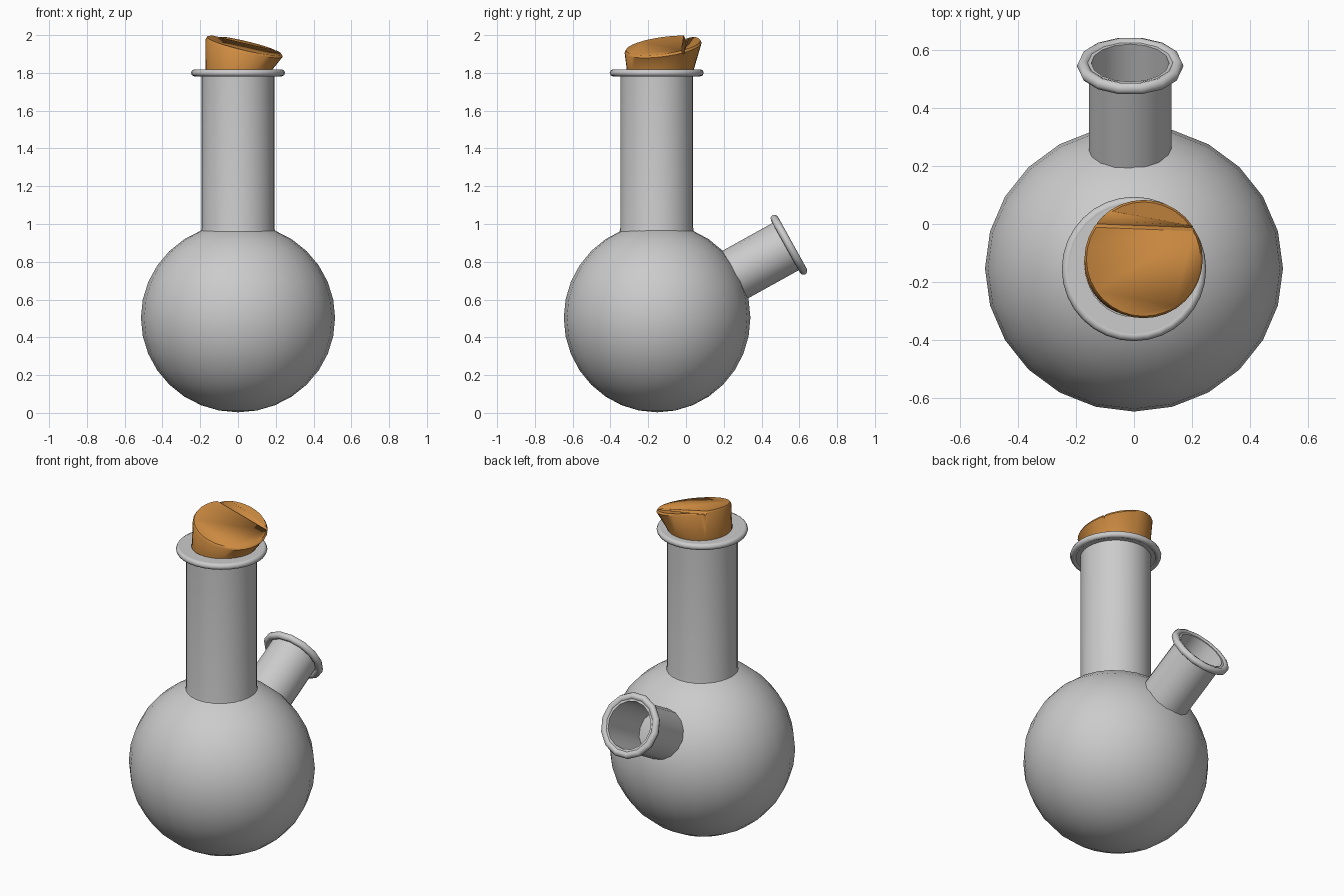
import bpy
import bmesh
from math import cos, sin, pi, radians
from mathutils import Vector, Matrix

cube = bpy.data.objects.get("Cube")
if cube:
    bpy.data.objects.remove(cube, do_unlink=True)


def material(name, color):
    mat = bpy.data.materials.new(name)
    mat.use_nodes = True
    mat.diffuse_color = color
    bsdf = mat.node_tree.nodes["Principled BSDF"]
    bsdf.inputs["Base Color"].default_value = color
    return mat


glass = material("grey glass", (0.6, 0.6, 0.6, 1))
cork_mat = material("orange cork", (0.64, 0.27, 0.055, 1))


def finish(bm, name, mat, angle=40):
    bmesh.ops.recalc_face_normals(bm, faces=bm.faces)
    mesh = bpy.data.meshes.new(name)
    bm.to_mesh(mesh)
    bm.free()
    mesh.materials.append(mat)
    obj = bpy.data.objects.new(name, mesh)
    bpy.context.collection.objects.link(obj)
    bpy.ops.object.select_all(action="DESELECT")
    obj.select_set(True)
    bpy.context.view_layer.objects.active = obj
    bpy.ops.object.shade_smooth_by_angle(angle=radians(angle))
    return obj


def loft(bm, rings, closed=False):
    """Skin equal rings of points; closed joins the last ring to the first."""
    loops = [[bm.verts.new(p) for p in ring] for ring in rings]
    pairs = list(zip(loops, loops[1:]))
    if closed:
        pairs.append((loops[-1], loops[0]))
    n = len(loops[0])
    for a, b in pairs:
        for i in range(n):
            j = (i + 1) % n
            bm.faces.new((a[i], a[j], b[j], b[i]))
    return loops


def circle(center, radius, segs):
    return [Vector(center) + Vector((radius * cos(2 * pi * i / segs),
            radius * sin(2 * pi * i / segs), 0)) for i in range(segs)]


def lathe(name, profile, segs, matrix, angle=40):
    """Closed (radius, height) profile turned about the local z axis."""
    bm = bmesh.new()
    loft(bm, [circle((0, 0, z), r, segs) for r, z in profile], closed=True)
    bm.transform(matrix)
    return finish(bm, name, glass, angle)


def lip(name, major, minor, segs, matrix):
    profile = [(major + minor * cos(k * pi / 4), minor * sin(k * pi / 4)) for k in range(8)]
    return lathe(name, profile, segs, matrix, 60)


# Round flask body
body_center = Vector((0, -0.153, 0.503))
bm = bmesh.new()
bmesh.ops.create_uvsphere(bm, u_segments=24, v_segments=16, radius=1)
bm.transform(Matrix.Translation(body_center) @ Matrix.Diagonal((0.514, 0.494, 0.5, 1)))
finish(bm, "flask_body", glass)

# Upright neck with a flat collar and a rounded rim
neck = Matrix.Translation((0, -0.155, 0))
lathe("neck", [(0.2, 0.94), (0.193, 0.98), (0.193, 1.8), (0.178, 1.8), (0.178, 0.94)], 32, neck)
rim = neck @ Matrix.Translation((0, 0, 1.8))
lathe("neck_collar", [(0.165, -0.014), (0.23, -0.014), (0.23, 0.017), (0.165, 0.017)], 32, rim)
lip("neck_rim", 0.23, 0.019, 32, rim)

# Slanted open spout at the back
axis = Vector((0, cos(radians(29)), sin(radians(29))))
spout = Matrix.Translation((-0.013, 0.545, 0.89)) @ axis.to_track_quat("Z", "Y").to_matrix().to_4x4()
lathe("spout", [(0.143, -0.42), (0.143, 0.0), (0.158, 0.012), (0.134, 0.012), (0.13, -0.42)], 16, spout)
lip("spout_rim", 0.163, 0.021, 14, spout)

# Tapered cork with a slanted top
top_center = Vector((0.033, -0.121, 1.945))
slope = Vector((-0.23, 0.13))


def top_ring(radius, drop):
    ring = circle(top_center, radius, 32)
    for p in ring:
        p.z += slope.dot((p - top_center).xy) - drop
    return ring


bm = bmesh.new()
loops = loft(bm, [circle((0, -0.15, 1.7), 0.165, 32), circle((0.006, -0.136, 1.82), 0.178, 32),
                  top_ring(0.204, 0.012), top_ring(0.197, 0)])
bm.faces.new(loops[0])
bm.faces.new(loops[-1])
cork = finish(bm, "cork", cork_mat, 50)

# Tapering wedge groove across the cork top
bm = bmesh.new()
ends = []
for x, front, back in ((-0.3, -0.005, 0.075), (0.35, -0.03, -0.01)):
    z = top_center.z + slope.x * (x - top_center.x) + slope.y * 0.13
    ends.append([(x, front, z + 0.1), (x, front, z - 0.005),
                 (x, front + 0.012, z - 0.025), (x, back, z + 0.005), (x, back, z + 0.1)])
loops = loft(bm, ends)
for loop in loops:
    bm.faces.new(loop)
cutter = finish(bm, "groove_cutter", cork_mat)
cutter.hide_render = True
cut = cork.modifiers.new("groove", "BOOLEAN")
cut.operation = "DIFFERENCE"
cut.object = cutter
bpy.context.view_layer.objects.active = cork
bpy.ops.object.modifier_apply(modifier=cut.name)
bpy.data.objects.remove(cutter, do_unlink=True)
